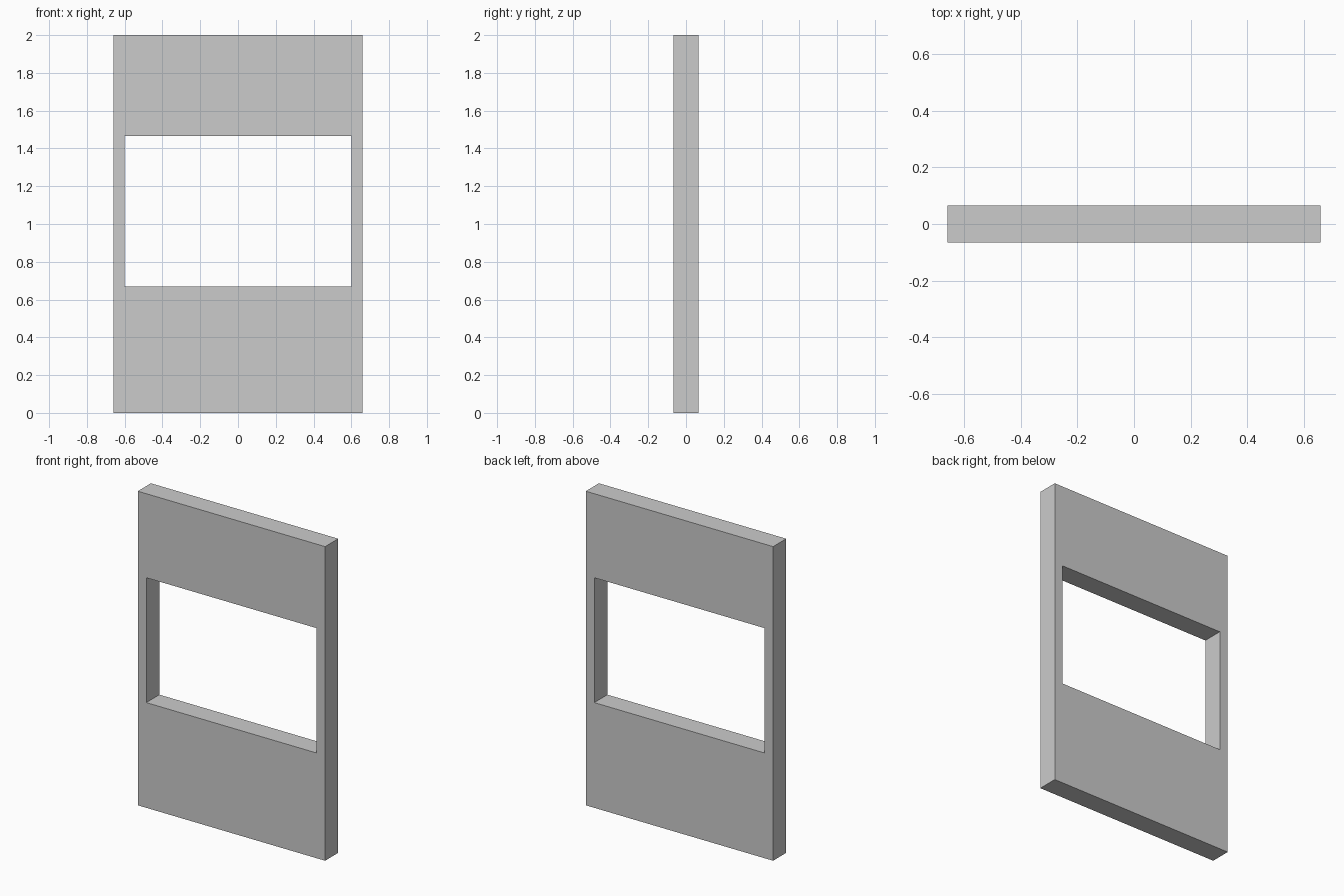
import bpy, bmesh

if "Cube" in bpy.data.objects:
    bpy.data.objects.remove(bpy.data.objects["Cube"])

HALF_W, HALF_D = 0.66, 0.066      # outer half width and half depth
OPEN_W = 0.60                     # half width of the window opening
SILL, HEAD, TOP = 0.67, 1.465, 2.0


def extrude_profile(name, points):
    """Extrude an x-z outline through the wall thickness."""
    bm = bmesh.new()
    face = bm.faces.new([bm.verts.new((x, -HALF_D, z)) for x, z in points])
    new = bmesh.ops.extrude_face_region(bm, geom=[face])["geom"]
    verts = [g for g in new if isinstance(g, bmesh.types.BMVert)]
    bmesh.ops.translate(bm, verts=verts, vec=(0, 2 * HALF_D, 0))
    bmesh.ops.recalc_face_normals(bm, faces=bm.faces)
    mesh = bpy.data.meshes.new(name)
    bm.to_mesh(mesh)
    bm.free()
    obj = bpy.data.objects.new(name, mesh)
    bpy.context.collection.objects.link(obj)
    return obj


# Solid wall below the window
extrude_profile("lower_wall", [(-HALF_W, 0), (HALF_W, 0), (HALF_W, SILL), (-HALF_W, SILL)])

# Header with a side post on each side of the opening
right = [(OPEN_W, HEAD), (OPEN_W, SILL), (HALF_W, SILL), (HALF_W, TOP)]
left = [(-x, z) for x, z in reversed(right)]
extrude_profile("upper_wall_and_posts", right + left)
